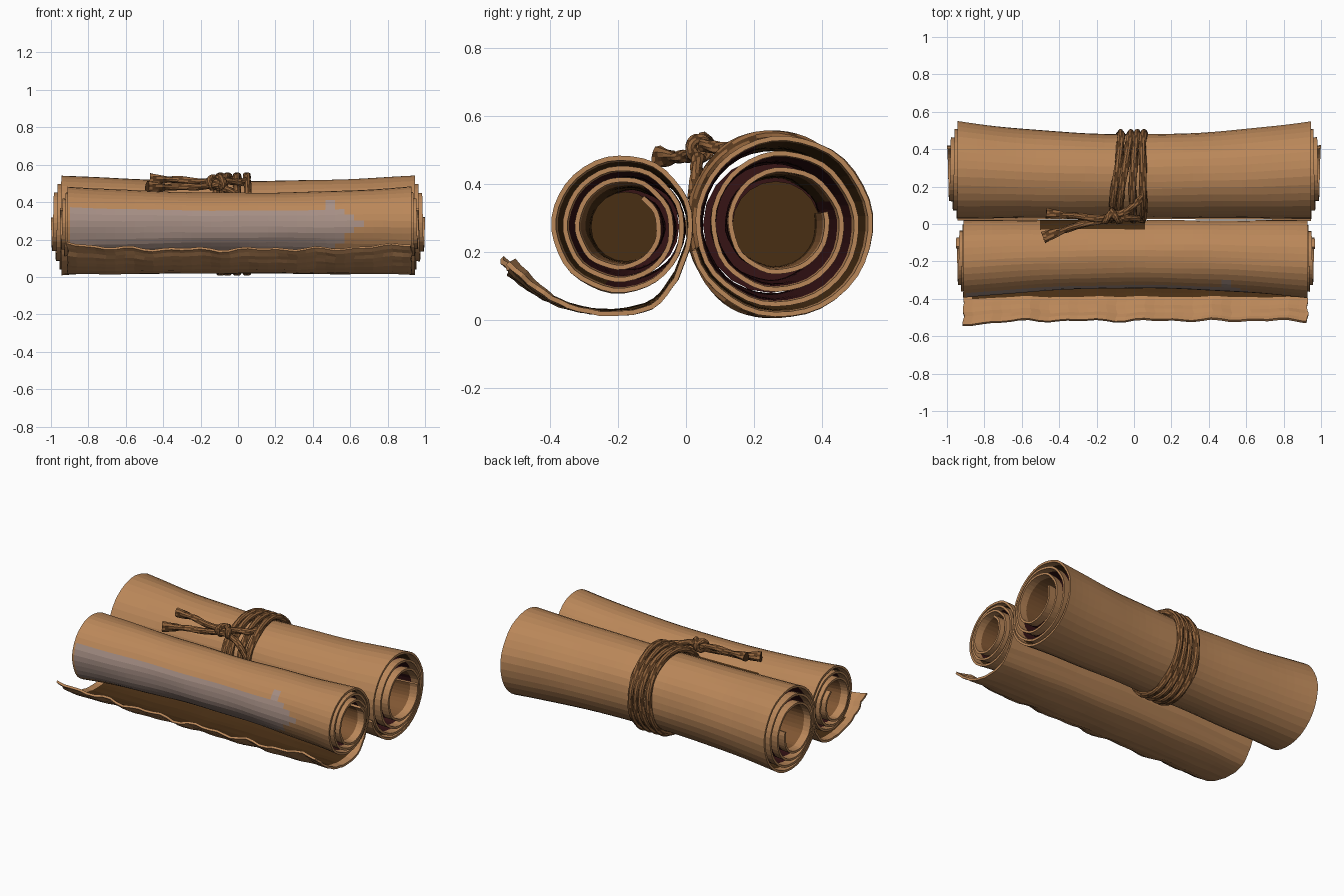
import bpy, bmesh, math
from mathutils import Vector

if "Cube" in bpy.data.objects:
    bpy.data.objects.remove(bpy.data.objects["Cube"])


def lin(c):
    c /= 255
    return c / 12.92 if c < 0.04045 else ((c + 0.055) / 1.055) ** 2.4


def mat(name, r, g, b):
    m = bpy.data.materials.new(name)
    m.diffuse_color = (lin(r), lin(g), lin(b), 1)
    m.use_nodes = True
    m.node_tree.nodes["Principled BSDF"].inputs["Base Color"].default_value = m.diffuse_color
    return m


PAPER = mat("tan parchment", 186, 135, 89)
DARK = mat("dark brown inner parchment", 72, 46, 20)
MAROON = mat("deep maroon gap", 54, 19, 21)
GREY = mat("grey worn patch", 166, 143, 133)
SHADED = mat("mid brown core lining", 128, 86, 50)
ROPE = mat("rope brown", 146, 100, 60)
ROPE_DARK = mat("rope dark groove", 86, 56, 30)
MATS = [PAPER, DARK, MAROON, GREY, SHADED]


def finish(bm, name, mats):
    bmesh.ops.recalc_face_normals(bm, faces=bm.faces)
    me = bpy.data.meshes.new(name)
    bm.to_mesh(me)
    bm.free()
    ob = bpy.data.objects.new(name, me)
    bpy.context.collection.objects.link(ob)
    for m in mats:
        me.materials.append(m)
    return ob


def smooth_path(pts, n):
    """Catmull-Rom resampling, n steps per segment"""
    p = [Vector(q) for q in pts]
    p = [2 * p[0] - p[1]] + p + [2 * p[-1] - p[-2]]
    out = []
    for i in range(1, len(p) - 2):
        a, b, c, d = p[i - 1:i + 3]
        for k in range(n):
            t = k / n
            out.append(0.5 * (2 * b + (c - a) * t + (2 * a - 5 * b + 4 * c - d) * t * t
                              + (3 * b - a - 3 * c + d) * t ** 3))
    return out + [p[-2]]


def interp(table, t):
    for (a, ra), (b, rb) in zip(table, table[1:]):
        if t <= b:
            return ra + (rb - ra) * (t - a) / (b - a)
    return table[-1][1]


# columns along the roll, with extra ones close to both ends
COLS = sorted([-0.985, -0.95, 0.95, 0.985] + [i / 18 for i in range(-18, 19)])


def scroll(name, centre, start, radii, halves, squeeze, shift, flap, rule, x0=0.0, thick=0.014):
    """Rolled sheet: optional flap, then a spiral; narrower at mid length"""
    cy, cz = centre
    path = []                                   # (y, z, turn, squeeze weight, edge weight)
    if flap:
        f = smooth_path([(y, z, 0) for y, z in flap], 4)
        for i, p in enumerate(f):
            t = i / len(f)
            path.append((p.x, p.y, t - 1, t ** 3, (1 - t) ** 3))
    turns = radii[-1][0]
    steps = int(turns * 36)
    for i in range(steps + 1):
        t = turns * i / steps
        a = math.radians(start) + t * math.tau
        r = interp(radii, t)
        path.append((cy + r * math.cos(a), cz + r * math.sin(a), t, 1, 0))
    rows = []
    for y, z, t, w, e in path:
        half = halves[0] + (halves[1] - halves[0]) * max(t - 0.8, 0) / (turns - 0.8)
        row = []
        for u in COLS:
            k = w * (1 - u * u)
            wob = 0.0025 * math.sin(7 * u + 19 * t) * math.cos(4 * u - 31 * t)
            py = cy + (y - cy) * (1 - squeeze[0] * k) + shift * k + wob
            pz = cz + (z - cz) * (1 - squeeze[1] * k) + wob
            # ragged free edge
            rag = 0.5 * math.sin(17 * u) + 0.5 * math.sin(29 * u + 1)
            py += e * (0.009 * rag - 0.03 * max(0, -u - 0.75) / 0.25 + 0.025)
            pz += e * (0.011 * rag - 0.032 * (1 - u ** 4))
            row.append(Vector((x0 + u * half + e * 0.008 * math.sin(40 * t), py, pz)))
        rows.append(row)
    bm = bmesh.new()
    n, m = len(rows), len(COLS)
    sides = [[], []]
    for i in range(n):
        ra, rb = [], []
        for j in range(m):
            d = rows[min(i + 1, n - 1)][j] - rows[max(i - 1, 0)][j]
            nrm = Vector((0, d.z, -d.y)).normalized() * thick / 2
            ra.append(bm.verts.new(rows[i][j] + nrm))
            rb.append(bm.verts.new(rows[i][j] - nrm))
        sides[0].append(ra)
        sides[1].append(rb)
    for s, g in enumerate(sides):
        for i in range(n - 1):
            for j in range(m - 1):
                fc = bm.faces.new((g[i][j], g[i + 1][j], g[i + 1][j + 1], g[i][j + 1]))
                c = fc.calc_center_median()
                u = abs(COLS[j] + COLS[j + 1]) / 2
                fc.material_index = rule(s, path[i][2], u, c, turns)
    o, q = sides
    for j in (0, m - 1):                        # rims
        for i in range(n - 1):
            bm.faces.new((o[i][j], o[i + 1][j], q[i + 1][j], q[i][j]))
    for i in (0, n - 1):
        for j in range(m - 1):
            bm.faces.new((o[i][j], o[i][j + 1], q[i][j + 1], q[i][j]))
    finish(bm, name, MATS)


def base_rule(s, t, u, c, turns):
    if s == 0 and t < 0.95:
        return 0
    if u > 0.96:
        return 0
    if s == 1 and t < 0 and c.y < -0.39:        # open part of the flap
        return 0
    if s == 1 and t > turns - 1:                # lining of the hollow core
        return 4 if u > 0.8 else 1
    return 1 if t < 0.75 else 2


def worn_rule(s, t, u, c, turns):
    if s == 0 and 0.3 < t < 0.9 and c.y < -0.2:
        top = 0.42 if 0.47 < c.x < 0.56 else 0.355 - 0.02 * c.x
        if 0.14 < c.z < top and -0.9 < c.x < 0.68 - 1.5 * abs(c.z - 0.28):
            return 3
    if s == 0 and 0 <= t < 0.3 and c.y > -0.035 and -0.48 < c.x < 0.08:
        return 1                                # stained strip under the knot
    return base_rule(s, t, u, c, turns)


# the two rolls
scroll("large_scroll", (0.28, 0.28), 196,
       [(0, 0.266), (0.5, 0.263), (1, 0.243), (1.45, 0.222), (2.45, 0.178), (3.2, 0.136), (3.5, 0.134)],
       (0.945, 1.0), (0.15, 0.11), -0.03, None, base_rule)
scroll("small_scroll", (-0.19, 0.275), -18,
       [(0, 0.205), (0.5, 0.2), (0.75, 0.19), (1, 0.181), (2, 0.15), (3, 0.112), (3.2, 0.108)],
       (0.92, 0.96), (0.13, 0.17), 0.025,
       [(-0.54, 0.18), (-0.45, 0.10), (-0.35, 0.045), (-0.22, 0.02), (-0.1, 0.04),
        (-0.03, 0.12)], worn_rule, 0.008)


# dark fillings seen through the open ends
def disc(name, x, y, z, r, m):
    bm = bmesh.new()
    bmesh.ops.create_circle(bm, cap_ends=True, segments=20, radius=r)
    for v in bm.verts:
        v.co = Vector((x, y + v.co.x, z + v.co.y))
    finish(bm, name, [m])


disc("large_gap_filling", 0, 0.25, 0.28, 0.2, MAROON)
disc("small_gap_filling", 0, -0.165, 0.275, 0.145, MAROON)
for side, x in (("left", -0.7), ("right", 0.7)):
    disc("large_core_" + side, x, 0.265, 0.28, 0.129, DARK)
    disc("small_core_" + side, x, -0.177, 0.275, 0.103, DARK)


def rope(name, pts, ref, radius, closed=False, flare=0.0, twist=0.55):
    """Tube with three twisted lobes; the grooves are dark"""
    bm = bmesh.new()
    n, k = len(pts), 12
    rings = []
    for i, p in enumerate(pts):
        a = pts[(i - 1) % n] if closed or i else p
        b = pts[(i + 1) % n] if closed or i < n - 1 else p
        t = (b - a).normalized()
        e1 = t.cross(Vector(ref)).normalized()
        e2 = t.cross(e1)
        f = i / (n - 1)
        r = radius * (1 + flare * max(0, (f - 0.75) / 0.25))
        if flare and 0.72 < f < 0.8:
            r *= 0.85
        ring = []
        for j in range(k):
            an = math.tau * j / k
            rr = r * (0.88 + 0.12 * math.cos(3 * an - twist * i))
            ring.append(bm.verts.new(p + (e1 * math.cos(an) + e2 * math.sin(an)) * rr))
        rings.append(ring)
    for i in range(n if closed else n - 1):
        for j in range(k):
            g = rings[(i + 1) % n]
            fc = bm.faces.new((rings[i][j], rings[i][(j + 1) % k], g[(j + 1) % k], g[j]))
            an = math.tau * (j + 0.5) / k
            fc.material_index = int(math.cos(3 * an - twist * (i + 0.5)) < -0.45)
    if not closed:
        bm.faces.new(rings[0])
        bm.faces.new(rings[-1]).material_index = 1
    finish(bm, name, [ROPE, ROPE_DARK])


# rope wound around the large roll
for i, (x, lean) in enumerate([(-0.085, 0.022), (-0.04, 0.03), (0.005, 0.012), (0.05, 0.005)]):
    pts = []
    for s in range(64):
        a = math.tau * s / 64
        pts.append(Vector((x + lean * (math.cos(a) - 0.4) + 0.006 * math.sin(2 * a + i),
                           0.253 + 0.233 * math.cos(a), 0.282 + 0.258 * math.sin(a))))
    rope(f"rope_loop_{i + 1}", pts, (1, 0, 0), 0.023, True, twist=math.tau * 6 / 64)

# knot: two crossing rings and the strands feeding it
for i, (dx, tilt) in enumerate([(-0.135, 0.5), (-0.1, -0.5)]):
    pts = []
    for s in range(20):
        a = math.tau * s / 20
        pts.append(Vector((dx + 0.02 * math.cos(a) * tilt * 2, 0.04 + 0.026 * math.cos(a),
                           0.505 + 0.026 * math.sin(a))))
    rope(f"knot_ring_{i + 1}", pts, (1, 0, 0), 0.02, True, twist=math.tau * 3 / 20)
STRANDS = [
    ("knot_strand_upper", [(-0.13, 0.04, 0.51), (-0.06, 0.06, 0.515), (0.0, 0.1, 0.505), (0.05, 0.15, 0.515)], 0),
    ("knot_strand_lower", [(-0.13, 0.04, 0.49), (-0.06, 0.035, 0.47), (0.0, 0.03, 0.43), (0.05, 0.025, 0.36)], 0),
    ("rope_tail_back", [(-0.08, 0.05, 0.51), (-0.2, 0.03, 0.51), (-0.33, 0.045, 0.52), (-0.47, 0.055, 0.525)], 0.5),
    ("rope_tail_front", [(-0.08, 0.04, 0.50), (-0.2, 0.015, 0.485), (-0.34, -0.02, 0.48), (-0.485, -0.075, 0.48)], 0.7),
]
for name, pts, flare in STRANDS:
    rope(name, smooth_path(pts, 8), (0, 0, 1), 0.021, flare=flare)
